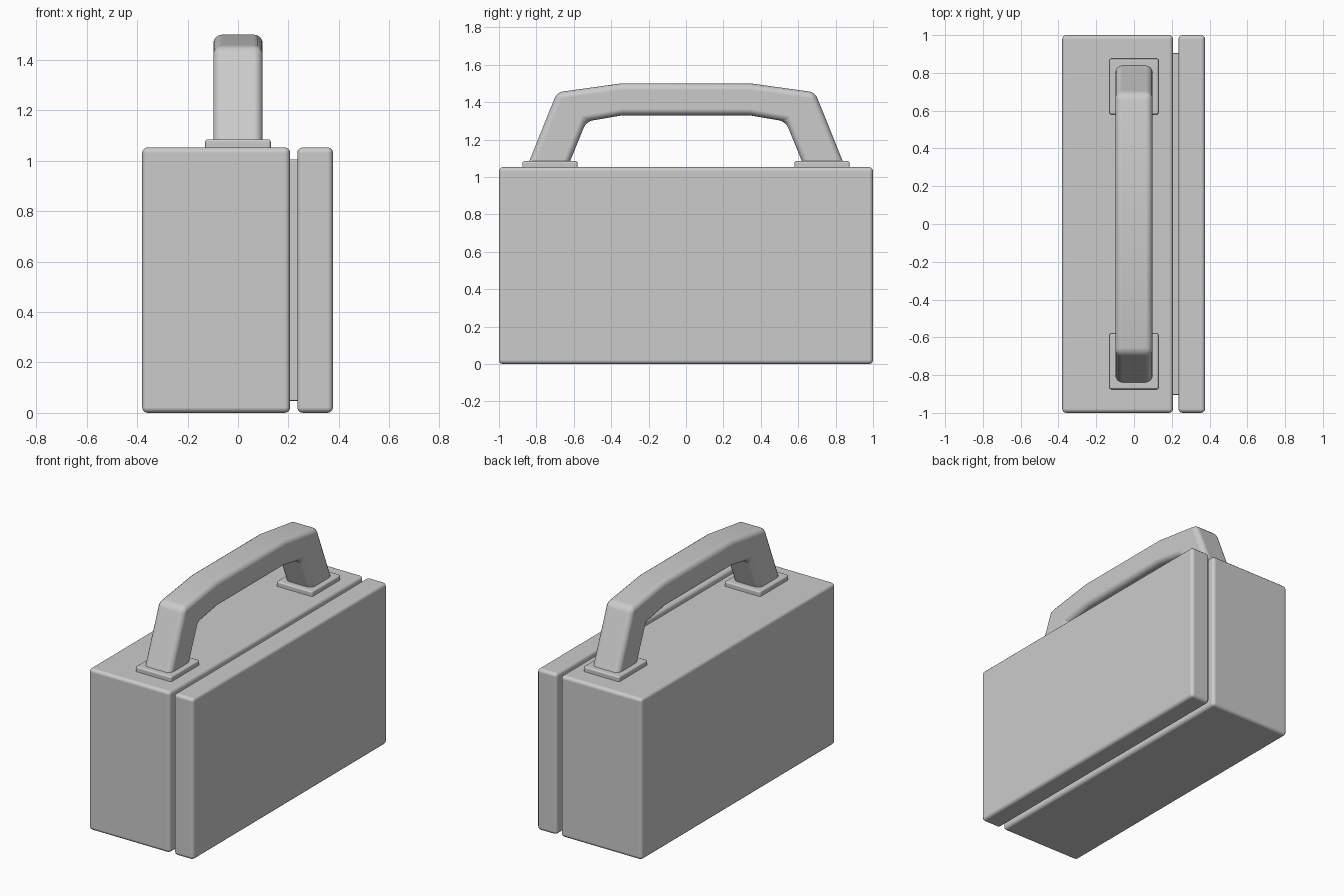
import bpy, bmesh, math

if "Cube" in bpy.data.objects:
    bpy.data.objects.remove(bpy.data.objects["Cube"])


def finish(name, bm, bevel, segments=3):
    bmesh.ops.recalc_face_normals(bm, faces=bm.faces)
    mesh = bpy.data.meshes.new(name)
    bm.to_mesh(mesh)
    bm.free()
    for p in mesh.polygons:
        p.use_smooth = True
    obj = bpy.data.objects.new(name, mesh)
    bpy.context.collection.objects.link(obj)
    mod = obj.modifiers.new("Bevel", "BEVEL")
    mod.width = bevel
    mod.segments = segments
    mod.limit_method = "ANGLE"
    mod.angle_limit = math.radians(30)
    mod.harden_normals = True
    return obj


def box(name, x, y, z, bevel):
    bm = bmesh.new()
    bmesh.ops.create_cube(bm, size=1)
    for v in bm.verts:
        v.co = [(a + b) / 2 + c * (b - a) for c, (a, b) in zip(v.co, (x, y, z))]
    return finish(name, bm, bevel)


# Case: deep body, shallow lid and the recessed seam between them
box("case_body", (-0.38, 0.207), (-1, 1), (0, 1.053), 0.022)
box("case_lid", (0.235, 0.377), (-1, 1), (0, 1.053), 0.022)
box("case_seam", (0.18, 0.26), (-0.905, 0.905), (0.048, 1.005), 0.005)

# Mounting plates under the handle
for side, label in ((-1, "front"), (1, "back")):
    ys = sorted((side * 0.58, side * 0.875))
    box(label + "_handle_plate", (-0.13, 0.13), ys, (1.03, 1.085), 0.01)

# Handle: half outline in the YZ plane, mirrored and extruded across X
half = [(0.35, 1.5), (0.69, 1.453), (0.86, 1.03),
        (0.642, 1.03), (0.533, 1.297), (0.34, 1.33)]
outline = half + [(-y, z) for y, z in reversed(half)]
bm = bmesh.new()
face = bm.faces.new([bm.verts.new((-0.098, y, z)) for y, z in outline])
ext = bmesh.ops.extrude_face_region(bm, geom=[face])
new_verts = [g for g in ext["geom"] if isinstance(g, bmesh.types.BMVert)]
bmesh.ops.translate(bm, verts=new_verts, vec=(0.196, 0, 0))
finish("handle", bm, 0.035, 4)
